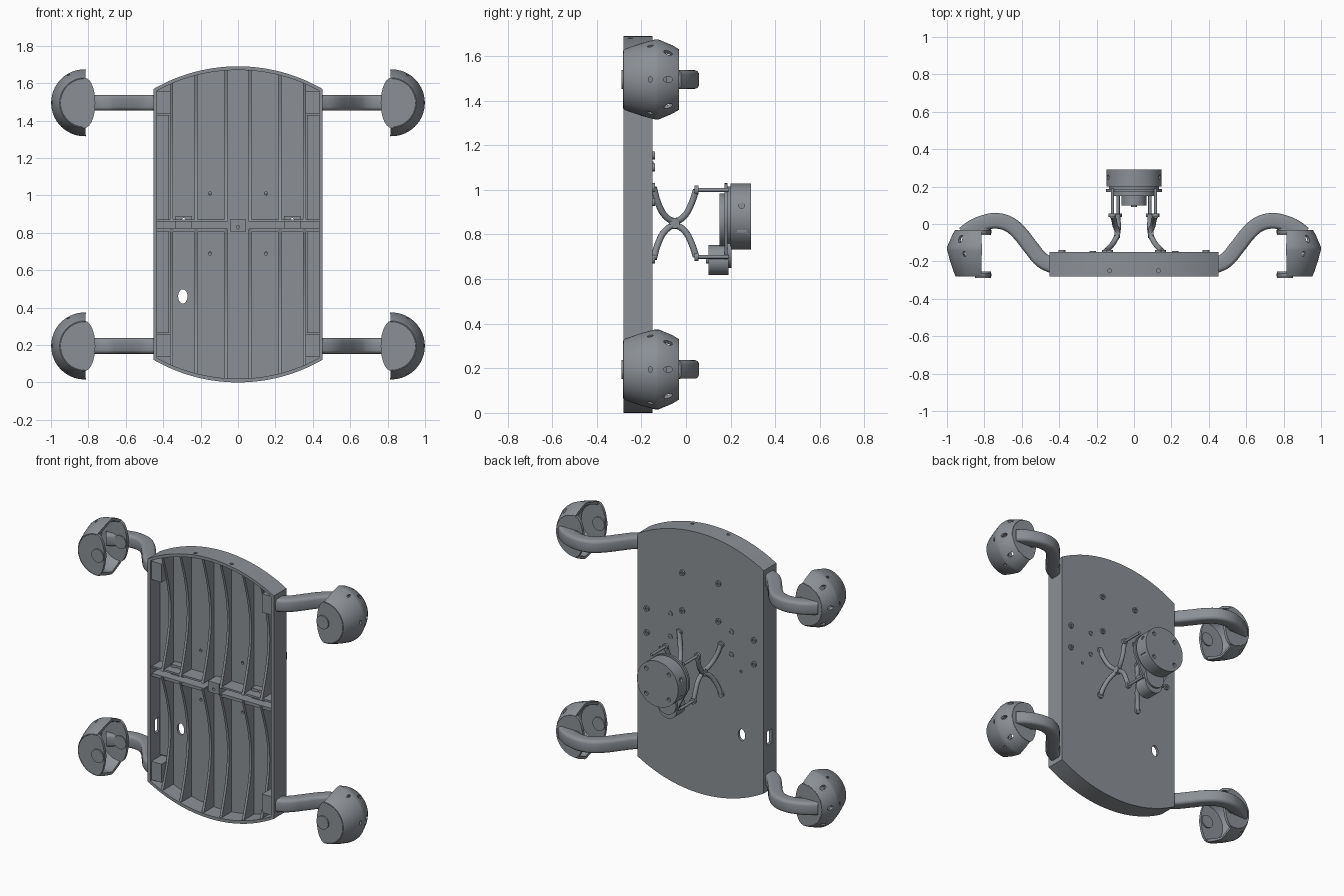
import bpy, bmesh, math
from mathutils import Matrix, Vector

if "Cube" in bpy.data.objects:
    bpy.data.objects.remove(bpy.data.objects["Cube"])

ZC = 0.845                                   # mid height of the chassis
SLATE = bpy.data.materials.new("slate_grey")
SLATE.diffuse_color = (0.26, 0.28, 0.305, 1)
SLATE.use_nodes = True
SLATE.node_tree.nodes["Principled BSDF"].inputs["Base Color"].default_value = SLATE.diffuse_color


def make(name, bm, angle=35):
    bmesh.ops.recalc_face_normals(bm, faces=bm.faces)
    me = bpy.data.meshes.new(name)
    bm.to_mesh(me)
    bm.free()
    return finish(name, me, angle)


def finish(name, me, angle=35):
    me.polygons.foreach_set("use_smooth", [True] * len(me.polygons))
    me.set_sharp_from_angle(angle=math.radians(angle))
    me.materials.clear()
    me.materials.append(SLATE)
    ob = bpy.data.objects.new(name, me)
    bpy.context.collection.objects.link(ob)
    return ob


def box(name, x0, x1, y0, y1, z0, z1):
    bm = bmesh.new()
    c = Vector(((x0 + x1) / 2, (y0 + y1) / 2, (z0 + z1) / 2))
    s = Matrix.Diagonal((abs(x1 - x0), abs(y1 - y0), abs(z1 - z0), 1))
    bmesh.ops.create_cube(bm, size=1, matrix=Matrix.Translation(c) @ s)
    return make(name, bm)


def cyl(name, p0, p1, r, seg=24, r2=None):
    """Cylinder between two points; r2 is the vertical radius of an ellipse."""
    p0, p1 = Vector(p0), Vector(p1)
    d = p1 - p0
    m = Matrix.Translation((p0 + p1) / 2) @ d.to_track_quat('Z', 'Y').to_matrix().to_4x4()
    m = m @ Matrix.Diagonal((r, r2 or r, d.length, 1))
    bm = bmesh.new()
    bmesh.ops.create_cone(bm, cap_ends=True, segments=seg, radius1=1, radius2=1, depth=1, matrix=m)
    return make(name, bm)


def prism(name, pts, a, b, f):
    """Extrude a 2D outline from a to b; f maps (u, v, w) to xyz."""
    bm = bmesh.new()
    lo = [bm.verts.new(f(u, v, a)) for u, v in pts]
    hi = [bm.verts.new(f(u, v, b)) for u, v in pts]
    bm.faces.new(lo)
    bm.faces.new(hi)
    for i in range(len(pts)):
        j = (i + 1) % len(pts)
        bm.faces.new((lo[i], lo[j], hi[j], hi[i]))
    return make(name, bm)


def xz(u, v, w):
    return (u, w, v)


def evaluated(ob):
    dg = bpy.context.evaluated_depsgraph_get()
    return bpy.data.meshes.new_from_object(ob.evaluated_get(dg))


def cut(ob, cutters):
    for c in cutters:
        m = ob.modifiers.new("cut", 'BOOLEAN')
        m.operation, m.solver, m.object = 'DIFFERENCE', 'EXACT', c
    me = evaluated(ob)
    name = ob.name
    for o in [ob] + cutters:
        bpy.data.objects.remove(o)
    return finish(name, me)


def tube(name, pts, section, res=5):
    """Sweep a closed 2D section along a smooth path."""
    sec = bpy.data.curves.new("section", 'CURVE')
    sp = sec.splines.new('POLY')
    sp.points.add(len(section) - 1)
    for p, (u, v) in zip(sp.points, section):
        p.co = (u, v, 0, 1)
    sp.use_cyclic_u = True
    so = bpy.data.objects.new("section", sec)
    bpy.context.collection.objects.link(so)
    cu = bpy.data.curves.new(name, 'CURVE')
    cu.dimensions, cu.bevel_mode, cu.bevel_object = '3D', 'OBJECT', so
    cu.use_fill_caps, cu.resolution_u = True, res
    sp = cu.splines.new('BEZIER')
    sp.bezier_points.add(len(pts) - 1)
    for bp, p in zip(sp.bezier_points, pts):
        bp.co = p
        bp.handle_left_type = bp.handle_right_type = 'AUTO'
    ob = bpy.data.objects.new(name + "_path", cu)
    bpy.context.collection.objects.link(ob)
    bm = bmesh.new()
    bm.from_mesh(evaluated(ob))
    bmesh.ops.remove_doubles(bm, verts=bm.verts, dist=1e-5)
    bpy.data.objects.remove(ob)
    bpy.data.objects.remove(so)
    return make(name, bm, 40)


def rounded(h, r, n=5):
    """Rounded square of half-size h; a circle when r equals h."""
    return [(math.copysign(h - r, math.cos(a)) + r * math.cos(a), math.copysign(h - r, math.sin(a)) + r * math.sin(a))
            for q in range(4) for a in [math.pi / 2 * (q + (i + 0.5) / n) for i in range(n)]]


def mirrored(ob, sx=1, sz=1):
    bm = bmesh.new()
    bm.from_mesh(ob.data)
    m = Matrix.Translation((0, 0, ZC)) @ Matrix.Diagonal((sx, 1, sz, 1)) @ Matrix.Translation((0, 0, -ZC))
    bmesh.ops.transform(bm, matrix=m, verts=bm.verts)
    return make(ob.name, bm)


def four(ob):
    mirrored(ob, -1, 1), mirrored(ob, 1, -1), mirrored(ob, -1, -1)


# Chassis tray: straight sides, arched ends, open towards the front
def arch(x, inset=0.0):
    return 1.69 - 0.904 + math.sqrt(0.904 ** 2 - x * x) - inset


def outline(hw, inset):
    xs = [hw - 2 * hw * i / 28 for i in range(29)]
    top = [(x, arch(x, inset)) for x in xs]
    return top + [(x, 2 * ZC - z) for x, z in reversed(top)]


tray = prism("chassis_tray", outline(0.453, 0), -0.28, -0.15, xz)
holes = [prism("c", outline(0.433, 0.02), -0.4, -0.167, xz),
         cyl("c", (-0.295, -0.3, 0.46), (-0.295, 0, 0.46), 0.025, 24, 0.038),
         box("c", -0.5, -0.4, -0.235, -0.185, 0.42, 0.51)]
for s in (-1, 1):
    for x, z in ((0.15, 1.01), (0.15, 0.69), (0.29, 0.87)):
        holes.append(cyl("c", (s * x, -0.3, z), (s * x, 0, z), 0.009, 12))
    holes.append(cyl("c", (s * 0.13, -0.25, 1.6), (s * 0.13, -0.25, 1.8), 0.011, 12))
cut(tray, holes)

# Lengthwise ribs with a scooped front edge, upper and lower halves
for x in (-0.355, -0.225, -0.064, 0.064, 0.225, 0.355):
    for name, z0, z1 in (("upper_rib", 0.86, arch(x, 0.012)), ("lower_rib", 0.82, 2 * ZC - arch(x, 0.012))):
        edge = [(-0.272 + 0.08 * math.sin(math.pi * i / 14), z0 + (z1 - z0) * i / 14) for i in range(15)]
        prism(name, edge + [(-0.16, z1), (-0.16, z0)], x - 0.008, x + 0.008, lambda u, v, w: (w, u, v))
for s in (-1, 1):
    # Cross ribs and bolt lugs
    box("upper_cross_rib", s * 0.06, s * 0.435, -0.265, -0.16, 0.86, 0.872)
    box("lower_cross_rib", s * 0.06, s * 0.435, -0.265, -0.16, 0.805, 0.825)
    lug = box("bolt_lug", s * 0.245, s * 0.335, -0.21, -0.16, 0.825, 0.89)
    cut(lug, [cyl("c", (s * 0.29, -0.3, 0.87), (s * 0.29, 0, 0.87), 0.009, 12)])
    # Raised floor strips along the sides
    box("upper_side_strip", s * 0.37, s * 0.435, -0.18, -0.16, 0.87, 1.43)
    box("lower_side_strip", s * 0.37, s * 0.435, -0.18, -0.16, 0.265, 0.81)
    # Screw heads on the rear face
    for x, z, h in ((0.385, 1.1, 0.011), (0.385, 0.945, 0.011), (0.22, 1.11, 0.005),
                    (0.22, 0.96, 0.005), (0.13, 1.155, 0.011), (0.13, 1.4, 0.011)):
        cut(cyl("rear_screw", (s * x, -0.155, z), (s * x, -0.15 + h, z), 0.018, 16),
            [cyl("c", (s * x, -0.15, z), (s * x, -0.1, z), 0.009, 6)])
centre = box("centre_lug", -0.04, 0.04, -0.25, -0.16, 0.805, 0.875)
cut(centre, [cyl("c", (0, -0.3, 0.83), (0, -0.2, 0.83), 0.009, 12)])
four(box("corner_block", 0.36, 0.44, -0.27, -0.16, 1.435, 1.555))

# Curved arm tubes
AZ = 1.495
path = [(0.43, -0.225), (0.49, -0.195), (0.555, -0.12), (0.615, -0.045), (0.67, 0.0),
        (0.74, 0.017), (0.80, 0.007), (0.86, -0.018), (0.91, -0.055)]
four(tube("arm_tube", [(x, y, AZ) for x, y in path], rounded(0.042, 0.022)))

# Wheel guards: half-drum shell, two lens-shaped cheeks, axle discs
PX = 0.82
prof = [(-0.282, 0.13), (-0.272, 0.138), (-0.2, 0.163), (-0.14, 0.179), (-0.122, 0.179), (-0.06, 0.153), (-0.032, 0.136)]
ring = prof + [(y * 0.9 - 0.014, r - 0.016) for y, r in reversed(prof)]
bm = bmesh.new()
rows = []
for i in range(29):
    a = math.radians(-92 + 184 * i / 28)
    rows.append([bm.verts.new((PX + r * math.cos(a), y, AZ + r * math.sin(a))) for y, r in ring])
for p, q in zip(rows, rows[1:]):
    for j in range(len(ring)):
        k = (j + 1) % len(ring)
        bm.faces.new((p[j], p[k], q[k], q[j]))
bm.faces.new(rows[0])
bm.faces.new(rows[-1])
guard = make("wheel_guard", bm)
slots = []
for deg, y, w, h in ((0, -0.08, 0.02, 0.013), (48, -0.08, 0.02, 0.013), (-48, -0.08, 0.02, 0.013),
                     (0, -0.16, 0.008, 0.014), (60, -0.16, 0.014, 0.008), (-60, -0.16, 0.014, 0.008)):
    d = Vector((math.cos(math.radians(deg)), 0, math.sin(math.radians(deg))))
    c = Vector((PX, y, AZ))
    slots.append(cyl("c", c + d * 0.125, c + d * 0.25, w, 12, h))
four(cut(guard, slots))
cheek = [(PX + 0.134 * math.cos(math.pi * (i / 20 - 0.5)), AZ + 0.134 * math.sin(math.pi * (i / 20 - 0.5)))
         for i in range(21)]
cheek += [(PX - 0.057 * math.sin(math.pi * i / 14), AZ + 0.134 * math.cos(math.pi * i / 14)) for i in range(1, 14)]
four(prism("front_cheek", cheek, -0.281, -0.264, xz))
four(prism("rear_cheek", cheek, -0.05, -0.031, xz))
four(cyl("front_axle_disc", (0.808, -0.289, AZ), (0.808, -0.255, AZ), 0.043, 32))
four(cyl("rear_axle_disc", (0.808, -0.058, AZ), (0.808, -0.025, AZ), 0.043, 32))

# Crossed spring legs carrying the rear turret
for s in (-1, 1):
    for name, k, ex in (("upper", 1, 0.115), ("lower", -1, 0.085)):
        def z(h):
            return 0.85 + k * h
        tube(name + "_spring_leg", [(s * 0.15, -0.145, z(0.16)), (s * 0.13, -0.125, z(0.09)),
             (s * 0.104, -0.09, z(0.03)), (s * 0.088, -0.05, z(0.01)), (s * (ex + 0.085) / 2, -0.01, z(0.03)),
             (s * (ex * 0.7 + 0.027), 0.025, z(0.09)), (s * ex, 0.045, z(0.15))], rounded(0.0145, 0.0145, 3), 4)
        cyl(name + "_leg_foot", (s * 0.15, -0.155, z(0.16)), (s * 0.15, -0.138, z(0.16)), 0.02)
        cyl(name + "_rod_collar", (s * ex, 0.038, z(0.15)), (s * ex, 0.056, z(0.15)), 0.02)
        cyl(name + "_rod", (s * ex, 0.05, z(0.15)), (s * ex, 0.19, z(0.15)), 0.009, 16)
    cyl("leg_joint", (s * 0.075, -0.052, 0.85), (s * 0.104, -0.052, 0.85), 0.024)

# Turret: bearing ring, teardrop mount, drum and drive motor
HZ = 0.88
tear = [(0.15 * math.cos(math.radians(a)), HZ + 0.15 * math.sin(math.radians(a))) for a in range(-15, 196, 6)]
tear += [(0.075 * math.cos(math.radians(a)), 0.72 + 0.075 * math.sin(math.radians(a))) for a in range(195, 346, 10)]
prism("turret_mount", tear, 0.172, 0.186, xz)
cyl("turret_lower_ring", (0, 0.15, 0.865), (0, 0.175, 0.865), 0.118, 48)
cyl("turret_neck", (0, 0.18, HZ), (0, 0.21, HZ), 0.135, 48)
drum = cyl("turret_drum", (0, 0.2, HZ), (0, 0.292, HZ), 0.148, 64)
dc = [box("c", s * 0.13, s * 0.2, 0.228, 0.272, 0.76, 0.82) for s in (-1, 1)]
dc += [cyl("c", (s * 0.13, 0.25, 0.93), (s * 0.2, 0.25, 0.93), 0.013, 16) for s in (-1, 1)]
for i in range(4):
    a = math.radians(45 + 90 * i)
    x, zz = 0.115 * math.cos(a), HZ + 0.115 * math.sin(a)
    dc.append(cyl("c", (x, 0.275, zz), (x, 0.33, zz), 0.013, 16))
cut(drum, dc)
cyl("drive_motor", (0, 0.1, 0.685), (0, 0.19, 0.685), 0.067, 40)
cyl("motor_shaft", (0, 0.09, 0.685), (0, 0.12, 0.685), 0.015, 20)
cyl("drive_gear", (0, 0.184, 0.72), (0, 0.203, 0.72), 0.07, 40)
